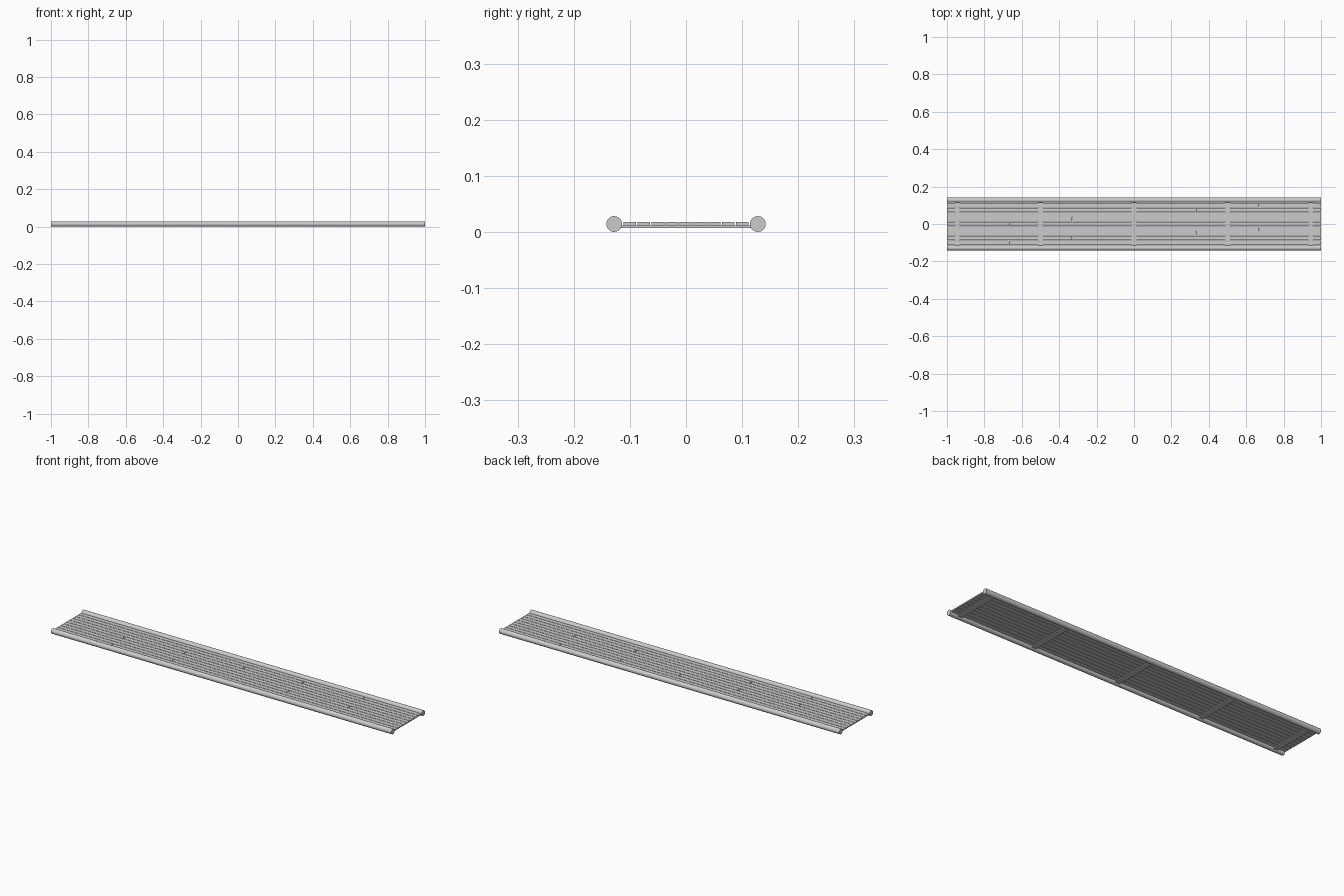
import bpy, math

if "Cube" in bpy.data.objects:
    bpy.data.objects.remove(bpy.data.objects["Cube"])

def box(name, x0, x1, y0, y1, z0, z1):
    bpy.ops.mesh.primitive_cube_add(size=1, location=((x0+x1)/2, (y0+y1)/2, (z0+z1)/2))
    o = bpy.context.object
    o.name = name
    o.scale = (x1-x0, y1-y0, z1-z0)
    bpy.ops.object.transform_apply(location=False, rotation=False, scale=True)
    return o

# round side rails
for name, s in (("rail_front", -1), ("rail_back", 1)):
    bpy.ops.mesh.primitive_cylinder_add(vertices=32, radius=0.014, depth=2,
        location=(0, s*0.128, 0.014), rotation=(0, math.pi/2, 0))
    bpy.context.object.name = name
    bpy.ops.object.shade_smooth_by_angle()

# deck slats, each split by a narrow staggered joint
PITCH, WIDTH, GAP = 0.025, 0.0225, 0.004
joints = [-0.67, -0.33, 0.33, 0.67, -0.67, -0.33, 0, 0.33, 0.67]
for i, j in enumerate(joints):
    y = (i - 4) * PITCH
    for part, a, b in (("left", -1, j - GAP/2), ("right", j + GAP/2, 1)):
        box(f"slat_{i}_{part}", a, b, y - WIDTH/2, y + WIDTH/2, 0.0115, 0.0175)

# cross bearers under the deck
for i, x in enumerate((-0.945, -0.5, 0, 0.5, 0.945)):
    box(f"bearer_{i}", x - 0.0125, x + 0.0125, -0.118, 0.118, 0.0065, 0.0115)
